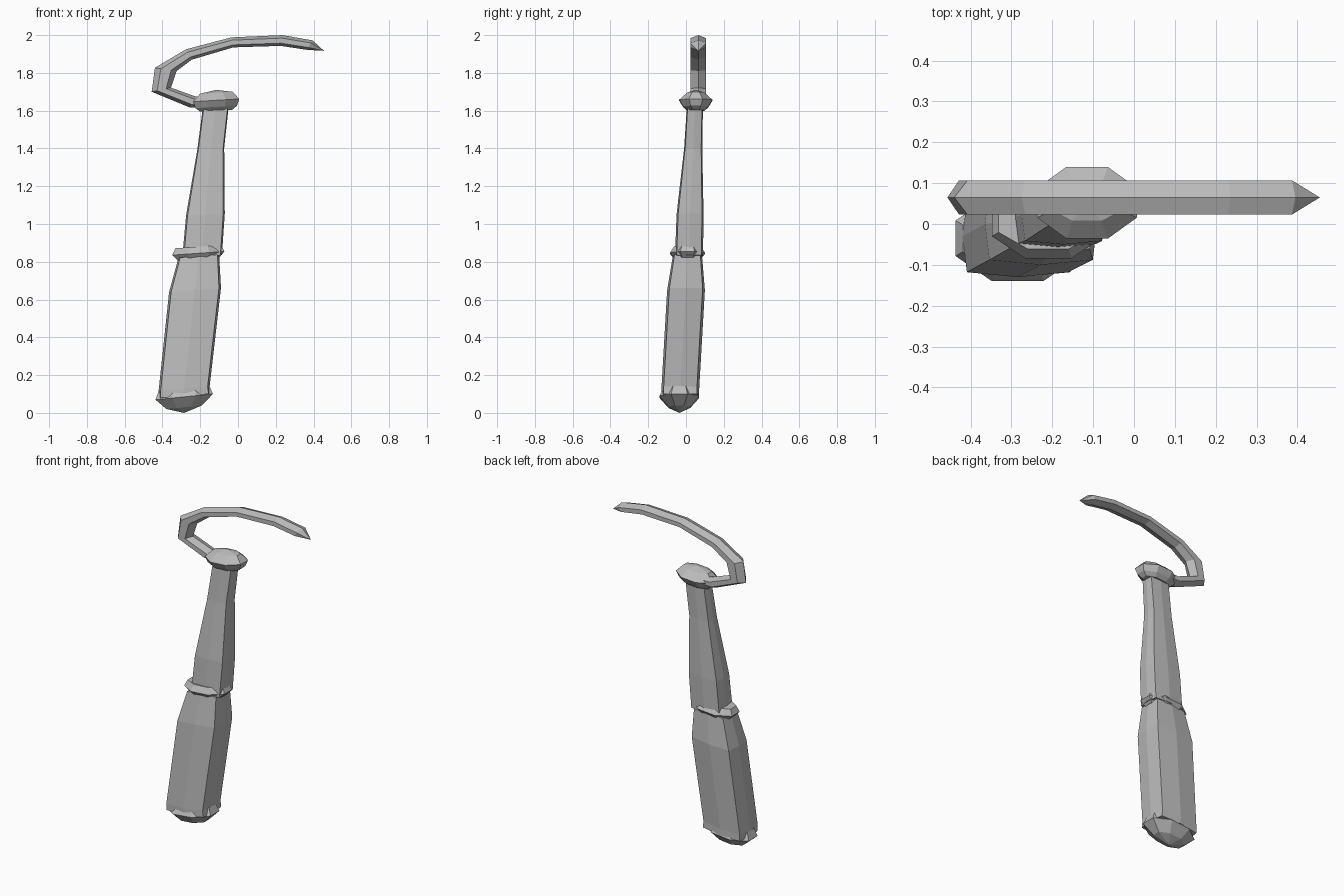
import bpy, bmesh, math
from mathutils import Vector

if "Cube" in bpy.data.objects:
    bpy.data.objects.remove(bpy.data.objects["Cube"])

grey = bpy.data.materials.new("plain_grey")
grey.diffuse_color = (0.5, 0.5, 0.5, 1)
grey.use_nodes = True
grey.node_tree.nodes["Principled BSDF"].inputs["Base Color"].default_value = grey.diffuse_color


def loft(name, rings, start=None, tip=None):
    """Skin a list of point rings; ends are closed flat or drawn to a point."""
    bm = bmesh.new()
    vs = [[bm.verts.new(p) for p in r] for r in rings]
    n = len(vs[0])
    for a, b in zip(vs, vs[1:]):
        for i in range(n):
            j = (i + 1) % n
            bm.faces.new((a[i], a[j], b[j], b[i]))
    for ring, point in ((vs[0], start), (vs[-1], tip)):
        if point is None:
            bm.faces.new(ring)
        else:
            c = bm.verts.new(point)
            for i in range(n):
                bm.faces.new((ring[i], ring[(i + 1) % n], c))
    bmesh.ops.recalc_face_normals(bm, faces=bm.faces)
    me = bpy.data.meshes.new(name)
    bm.to_mesh(me)
    bm.free()
    me.materials.append(grey)
    ob = bpy.data.objects.new(name, me)
    bpy.context.collection.objects.link(ob)
    return ob


# near-rectangular section with slightly bulged sides
BOXY = [(1, 0), (.92, .88), (0, 1), (-.92, .88), (-1, 0), (-.92, -.88), (0, -1), (.92, -.88)]


def grip(name, sections, tilt):
    rings = []
    for z, x0, x1, y0, y1 in sections:
        cx, cy, rx, ry = (x0 + x1) / 2, (y0 + y1) / 2, (x1 - x0) / 2, (y1 - y0) / 2
        rings.append([Vector((cx + rx * u, cy + ry * v, z + tilt * rx * u)) for u, v in BOXY])
    return loft(name, rings)


def bead(name, c, rx, ry, profile, tilt, bottom, top):
    """Faceted bulge: profile is (height, radius scale x, radius scale y)."""
    c = Vector(c)
    rings = []
    for h, sx, sy in profile:
        ring = []
        for i in range(8):
            a = math.radians(22.5 + 45 * i)
            x, y = rx * sx * math.cos(a) / math.cos(math.pi / 8), ry * sy * math.sin(a) / math.cos(math.pi / 8)
            ring.append(c + Vector((x, y, h + tilt * x)))
        rings.append(ring)
    return loft(name, rings, c + Vector((0, 0, bottom)), c + Vector((0, 0, top)))


# handle, lower and upper halves
grip("lower_handle", [(.09, -.42, -.145, -.13, .07), (.13, -.42, -.15, -.13, .07),
                      (.65, -.365, -.09, -.10, .10), (.83, -.315, -.10, -.07, .085)], .08)
grip("upper_handle", [(.83, -.295, -.085, -.058, .09), (1.05, -.275, -.07, -.05, .093),
                      (1.40, -.215, -.073, -.01, .086), (1.63, -.185, -.048, .005, .09)], .05)

# pommel, middle collar and top knob
bead("pommel", (-.285, -.035, .085), .152, .105,
     [(-.055, .62, .55), (0, 1, 1), (.045, .88, .75)], .1, -.085, .05)
bead("collar", (-.21, .008, .85), .138, .092,
     [(-.035, .8, .75), (-.005, 1, 1), (.03, .88, .75)], .07, -.035, .03)
bead("top_knob", (-.115, .052, 1.65), .122, .088,
     [(-.05, .7, .5), (-.03, .9, .75), (.005, 1, 1), (.045, .7, .5)], .06, -.055, .06)

# hook: outer and inner edge points in the xz plane, six-sided section
Y = .065
HOOK = [((-.13, 1.62), (-.13, 1.68)), ((-.255, 1.617), (-.225, 1.675)), ((-.457, 1.70), (-.355, 1.722)),
        ((-.44, 1.827), (-.325, 1.81)), ((-.275, 1.925), (-.245, 1.87)),
        ((-.035, 1.988), (-.025, 1.935)), ((.235, 2.0), (.225, 1.943)), ((.395, 1.972), (.365, 1.922))]
rings = []
for o, i in HOOK:
    o, i = Vector((o[0], Y, o[1])), Vector((i[0], Y, i[1]))
    side = Vector((0, .042, 0))
    rings.append([o, o.lerp(i, .28) + side, o.lerp(i, .75) + side, i,
                  o.lerp(i, .75) - side, o.lerp(i, .28) - side])
loft("hook", rings, tip=Vector((.455, Y, 1.917)))
